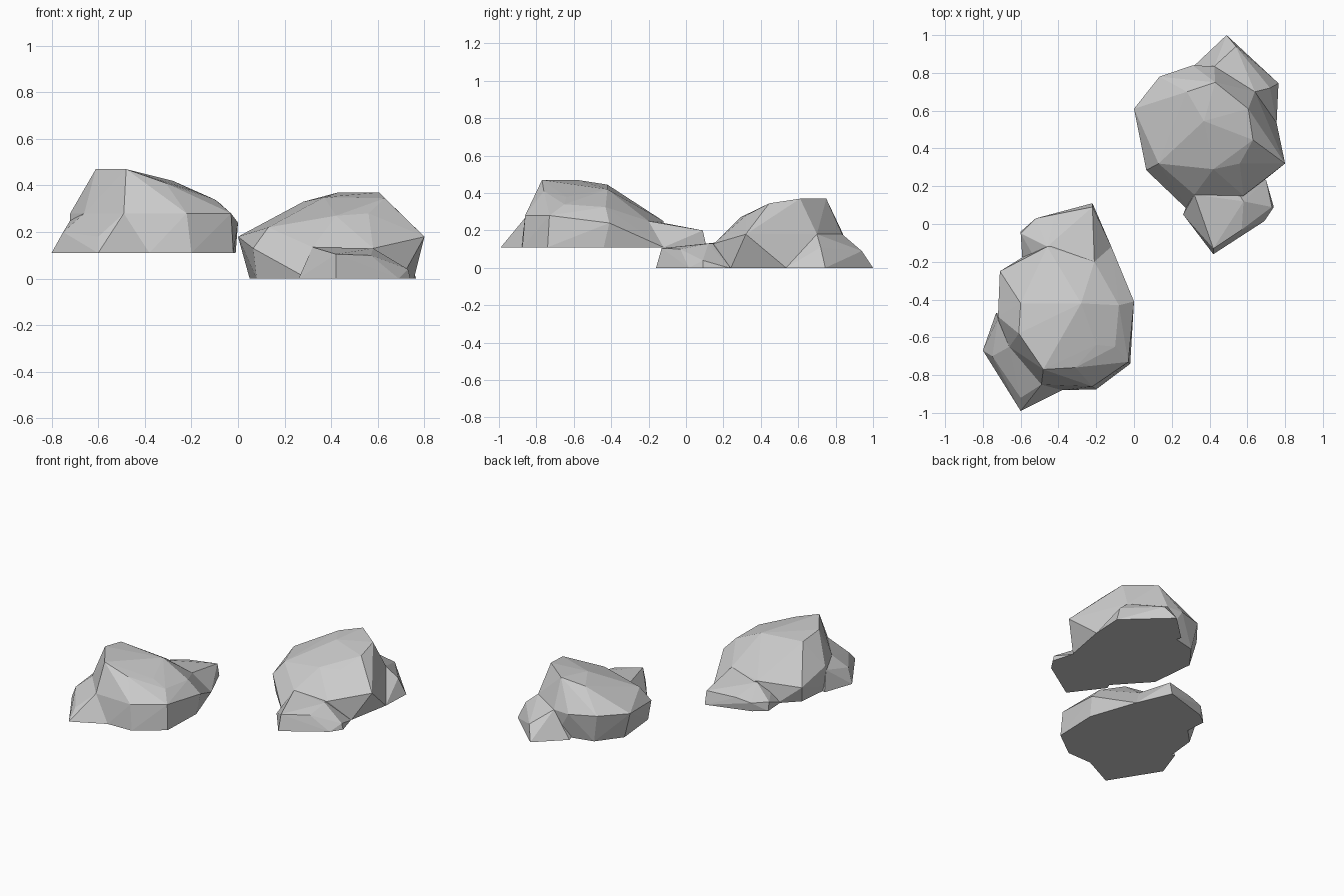
import bpy, bmesh


def hull(name, base_z, base, upper):
    """Faceted lump: convex hull of a flat base outline and upper points."""
    bm = bmesh.new()
    for x, y in base:
        bm.verts.new((x, y, base_z))
    for p in upper:
        bm.verts.new(p)
    res = bmesh.ops.convex_hull(bm, input=bm.verts)
    loose = [v for v in bm.verts if not v.link_faces]
    bmesh.ops.delete(bm, geom=loose, context='VERTS')
    bmesh.ops.recalc_face_normals(bm, faces=bm.faces)
    me = bpy.data.meshes.new(name)
    bm.to_mesh(me)
    bm.free()
    ob = bpy.data.objects.new(name, me)
    bpy.context.collection.objects.link(ob)
    return ob


def rock(name, base_z, lumps):
    """Union of several lumps into a single solid rock."""
    body = hull(name, base_z, *lumps[0])
    extras = [hull(name + "_lump", base_z, *l) for l in lumps[1:]]
    for e in extras:
        e.hide_render = True
        m = body.modifiers.new("union", 'BOOLEAN')
        m.operation = 'UNION'
        m.solver = 'EXACT'
        m.object = e
    dg = bpy.context.evaluated_depsgraph_get()
    me = bpy.data.meshes.new_from_object(body.evaluated_get(dg))
    body.modifiers.clear()
    body.data = me
    for e in extras:
        bpy.data.objects.remove(e)
    return body


# front left rock: body, back tail, front foot
rock("front_rock", 0.11, [
    ([(-.12, -.12), (-.01, -.44), (-.02, -.74), (-.2, -.875), (-.38, -.88),
      (-.49, -.86), (-.72, -.58), (-.69, -.28), (-.58, -.17)],
     [(0, -.41, .24), (-.03, -.73, .28), (-.22, -.86, .28), (-.49, -.85, .28),
      (-.66, -.65, .28), (-.72, -.49, .28), (-.71, -.25, .22),
      (-.31, -.76, .41), (-.48, -.77, .47), (-.61, -.58, .47),
      (-.6, -.42, .445), (-.28, -.42, .42), (-.2, -.64, .38),
      (-.46, -.12, .25), (-.21, -.2, .25), (-.08, -.43, .325),
      (-.1, -.65, .34)]),
    ([(-.22, .11), (-.12, -.12), (-.6, -.04), (-.52, .02), (-.59, -.2), (-.4, -.4)],
     [(-.22, .09, .2), (-.42, .05, .19), (-.52, .03, .17), (-.6, -.05, .17),
      (-.46, -.12, .24), (-.21, -.2, .25), (-.4, -.4, .2)]),
    ([(-.6, -.99), (-.8, -.67), (-.73, -.47), (-.38, -.88), (-.45, -.6)],
     [(-.6, -.92, .18), (-.75, -.7, .2), (-.49, -.85, .28),
      (-.66, -.65, .28), (-.72, -.5, .25), (-.45, -.6, .25)]),
])

# back right rock: body, front foot, back foot
rock("back_rock", 0.0, [
    ([(.08, .3), (.05, .6), (.17, .76), (.42, .82), (.64, .7), (.755, .535),
      (.7, .24), (.3, .06)],
     [(0, .61, .18), (.065, .285, .13), (.13, .32, .22), (.135, .78, .19),
      (.31, .84, .18), (.425, .835, .18), (.64, .7, .18), (.8, .32, .18),
      (.32, .155, .135), (.58, .15, .13), (.42, .29, .27), (.56, .32, .28),
      (.43, .75, .37), (.605, .61, .37), (.37, .545, .35), (.63, .445, .345),
      (.28, .70, .33)]),
    ([(.42, -.16), (.26, .05), (.69, .015), (.74, .09), (.7, .23), (.4, .4)],
     [(.42, -.13, .105), (.32, .155, .135), (.58, .12, .13), (.57, -.03, .1),
      (.73, .09, .04), (.4, .4, .12)]),
    ([(.49, 1), (.765, .745), (.755, .535), (.31, .83), (.4, .5)],
     [(.54, .94, .09), (.72, .72, .11), (.425, .835, .18), (.64, .7, .18),
      (.4, .5, .12)]),
])
